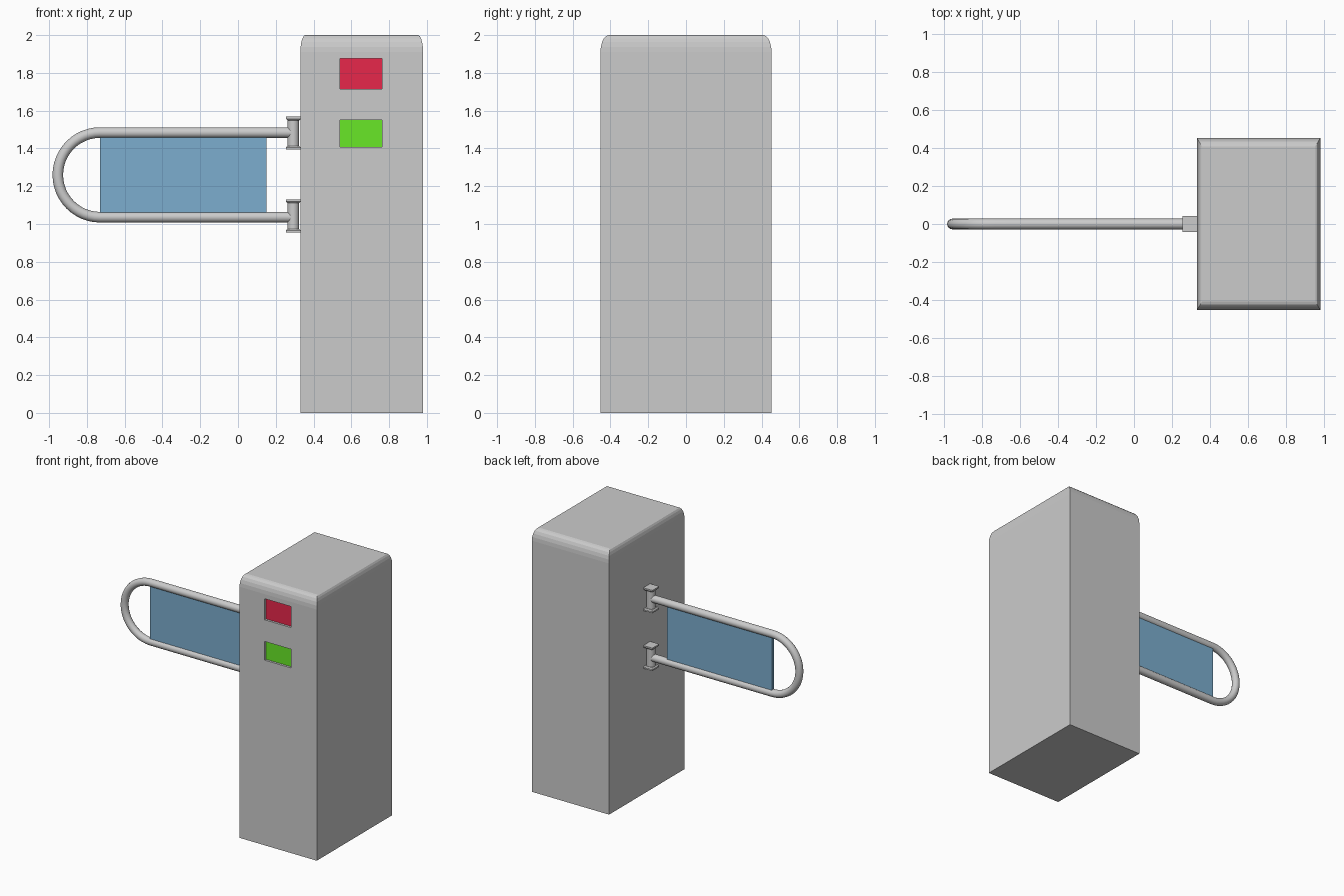
import bpy, bmesh, math
from mathutils import Vector

if "Cube" in bpy.data.objects:
    bpy.data.objects.remove(bpy.data.objects["Cube"])


def material(name, rgb):
    m = bpy.data.materials.new(name)
    m.diffuse_color = (*rgb, 1)
    m.use_nodes = True
    m.node_tree.nodes["Principled BSDF"].inputs["Base Color"].default_value = m.diffuse_color
    return m


def add_object(name, bm, mat=None, smooth=False):
    bmesh.ops.recalc_face_normals(bm, faces=bm.faces)
    me = bpy.data.meshes.new(name)
    bm.to_mesh(me)
    bm.free()
    for p in me.polygons:
        p.use_smooth = smooth
    ob = bpy.data.objects.new(name, me)
    bpy.context.collection.objects.link(ob)
    if mat:
        me.materials.append(mat)
    if smooth:
        bpy.ops.object.select_all(action='DESELECT')
        ob.select_set(True)
        bpy.context.view_layer.objects.active = ob
        bpy.ops.object.shade_smooth_by_angle(angle=math.radians(40))
    return ob


def box(name, lo, hi, mat=None):
    lo, hi = Vector(lo), Vector(hi)
    bm = bmesh.new()
    bmesh.ops.create_cube(bm, size=1)
    bmesh.ops.scale(bm, vec=hi - lo, verts=bm.verts)
    bmesh.ops.translate(bm, vec=(lo + hi) / 2, verts=bm.verts)
    return add_object(name, bm, mat)


def loft(name, rings, closed_ends=True, smooth=False):
    bm = bmesh.new()
    loops = [[bm.verts.new(p) for p in r] for r in rings]
    n = len(loops[0])
    for a, b in zip(loops, loops[1:]):
        for i in range(n):
            j = (i + 1) % n
            bm.faces.new((a[i], a[j], b[j], b[i]))
    if closed_ends:
        bm.faces.new(loops[0])
        bm.faces.new(loops[-1])
    return add_object(name, bm, smooth=smooth)


def rect(cx, cy, hx, hy, z):
    return [(cx + sx * hx, cy + sy * hy, z)
            for sx, sy in ((-1, -1), (1, -1), (1, 1), (-1, 1))]


# Cabinet with a rounded top edge
CX, HX, HY = 0.655, 0.325, 0.453
rings = [rect(CX, 0, HX, HY, 0)]
for k in range(6):
    t = math.radians(18 * k)
    inset = 1 - math.cos(t)
    rings.append(rect(CX, 0, HX - 0.027 * inset, HY - 0.045 * inset,
                      1.91 + 0.09 * math.sin(t)))
cabinet = loft("cabinet", rings)

# Recessed indicator displays on the front
DEPTH = 0.02
for name, z0, z1, rgb in (("stop_display", 1.715, 1.875, (0.8, 0.02, 0.07)),
                          ("go_display", 1.408, 1.55, (0.14, 0.8, 0.02))):
    cutter = box(name + "_cutter", (0.54, -HY - 0.1, z0), (0.763, -HY + DEPTH, z1))
    cutter.hide_render = True
    cutter.hide_set(True)
    cut = cabinet.modifiers.new(name + "_recess", 'BOOLEAN')
    cut.operation = 'DIFFERENCE'
    cut.solver = 'EXACT'
    cut.object = cutter
    box(name, (0.54, -HY + DEPTH - 0.003, z0), (0.763, -HY + DEPTH + 0.005, z1),
        material(name, rgb))

# U-shaped barrier tube swept along its path
ZC, R, TUBE, XA = 1.26, 0.224, 0.028, -0.73
path = [((0.29, ZC + R), math.pi / 2)]
for k in range(25):
    a = math.pi / 2 + math.pi * k / 24
    path.append(((XA + R * math.cos(a), ZC + R * math.sin(a)), a))
path.append(((0.29, ZC - R), 3 * math.pi / 2))
tube_rings = []
for (x, z), a in path:
    tube_rings.append([
        (x + TUBE * math.cos(b) * math.cos(a), TUBE * math.sin(b),
         z + TUBE * math.cos(b) * math.sin(a))
        for b in (2 * math.pi * s / 16 for s in range(16))])
loft("barrier_tube", tube_rings, smooth=True)

# Blue infill panel
box("barrier_panel", (-0.73, -0.012, ZC - R + 0.015), (0.15, 0.012, ZC + R - 0.015),
    material("blue_panel", (0.2, 0.42, 0.62)))

# Hinges: a round pin between two square flared caps
HXC = 0.293
for label, zc in (("upper", ZC + R - 0.003), ("lower", ZC - R + 0.006)):
    bm = bmesh.new()
    bmesh.ops.create_cone(bm, cap_ends=True, segments=20, radius1=0.031,
                          radius2=0.031, depth=0.15)
    bmesh.ops.translate(bm, vec=(HXC, 0, zc), verts=bm.verts)
    add_object(label + "_hinge_pin", bm, smooth=True)
    for end, s in (("top", 1), ("bottom", -1)):
        loft(f"{label}_hinge_{end}_cap",
             [rect(HXC, 0, 0.031, 0.034, zc + s * 0.068),
              rect(HXC, 0, 0.039, 0.041, zc + s * 0.076),
              rect(HXC, 0, 0.039, 0.041, zc + s * 0.087)])
